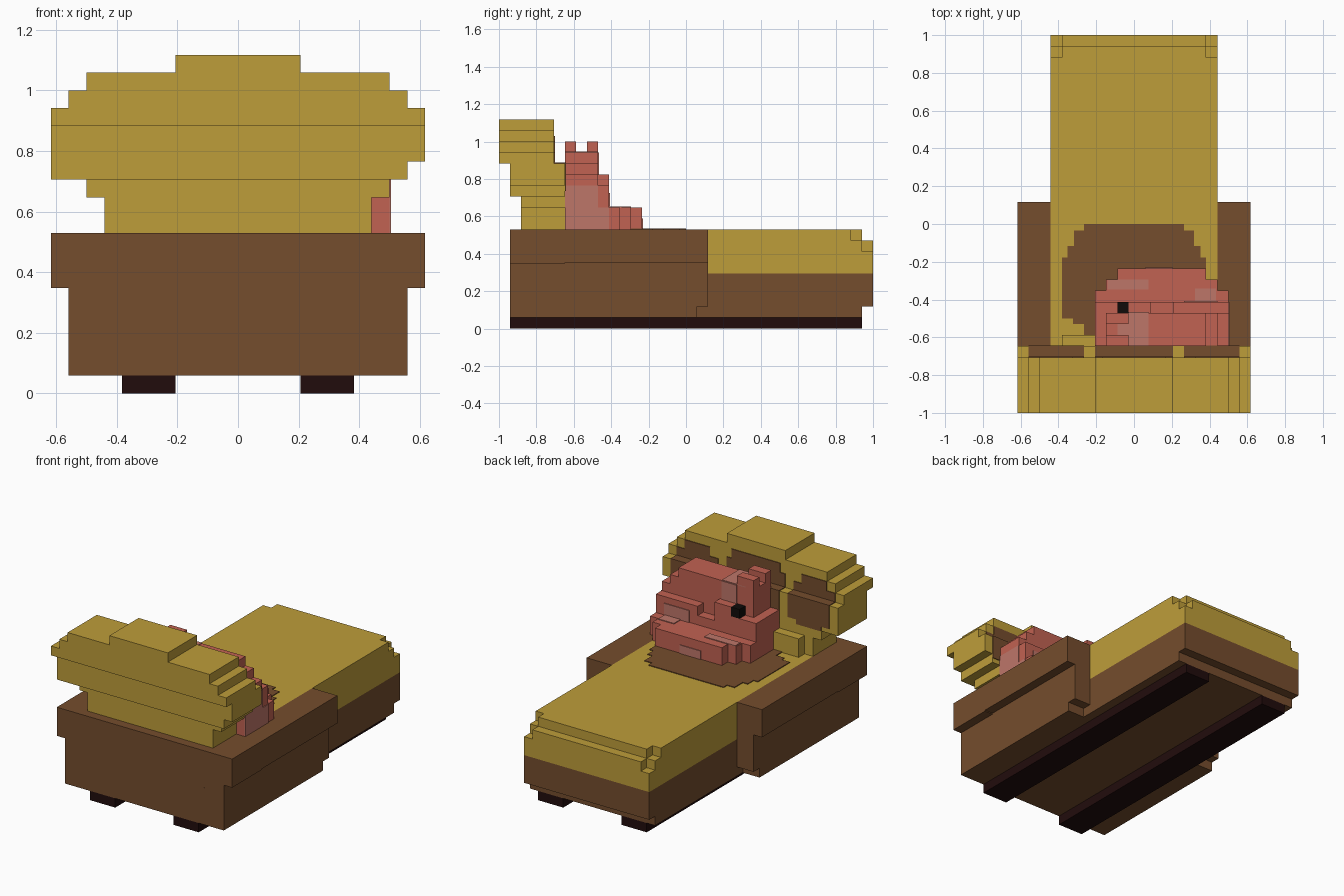
import bpy
import bmesh
from mathutils import Matrix, Vector

if "Cube" in bpy.data.objects:
    bpy.data.objects.remove(bpy.data.objects["Cube"], do_unlink=True)

UNIT = 1 / 17      # one block
THIN = 0.08        # painted plate thickness, in blocks
BED_TOP = 9


def material(name, *rgb):
    linear = [((c / 255 + 0.055) / 1.055) ** 2.4 if c > 10 else c / 255 / 12.92 for c in rgb]
    mat = bpy.data.materials.new(name)
    mat.use_nodes = True
    mat.diffuse_color = (*linear, 1)
    mat.node_tree.nodes["Principled BSDF"].inputs["Base Color"].default_value = (*linear, 1)
    return mat


yellow = material("mustard_yellow", 190, 157, 58)
brown = material("wood_brown", 117, 77, 45)
dark = material("dark_runner", 33, 12, 12)
pink = material("pig_pink", 193, 98, 82)
pale = material("pale_pink", 190, 118, 105)
black = material("eye_black", 16, 11, 9)


def span(x, y, z):
    """A block from three (low, high) ranges."""
    return x, y, z


def wide(half, y, z):
    """A block centred on x = 0."""
    return (-half, half), y, z


def mirrored(x, y, z):
    """A block and its twin across x = 0."""
    return [(x, y, z), ((-x[1], -x[0]), y, z)]


def build(name, mat, blocks):
    bm = bmesh.new()
    for block in blocks:
        centre = Vector([(a + b) / 2 * UNIT for a, b in block])
        size = [(b - a) * UNIT for a, b in block]
        bmesh.ops.create_cube(bm, size=1, matrix=Matrix.Translation(centre) @ Matrix.Diagonal((*size, 1)))
    mesh = bpy.data.meshes.new(name)
    bm.to_mesh(mesh)
    bm.free()
    mesh.materials.append(mat)
    obj = bpy.data.objects.new(name, mesh)
    bpy.context.collection.objects.link(obj)
    return obj


# Runners under the bed
build("runners", dark, mirrored((3.5, 6.5), (-16, 16), (0, 1)))

# Wooden frame: low sides, rim around the head end, long base
build("bed_sides", brown, [
    wide(9.5, (-16, 1), (1, 2)),
    wide(9.5, (-16, 2), (2, 5)),
    *mirrored((7.5, 9.5), (-16, 2), (5, 6)),
])
build("bed_rim", brown, [
    wide(10.5, (-16, -11), (5.9, BED_TOP)),
    wide(9.5, (-16, -11), (5, 6)),
    *mirrored((7.5, 10.5), (-11, 2), (6, BED_TOP)),
])
build("bed_base", brown, [
    wide(7.5, (1, 16), (1, 2)),
    wide(7.5, (2, 17), (2, 5)),
])

# Mattress with stepped corners at the foot end
build("mattress", yellow, [
    wide(7.5, (-11, 17), (5, 7)),
    wide(7.5, (-11, 16), (7, 8)),
    wide(6.5, (16, 17), (7, 8)),
    wide(7.5, (-11, 15), (8, BED_TOP)),
    wide(6.5, (15, 16), (8, BED_TOP)),
])

# Brown rounded patch on the mattress
patch_rows = [(-10, -9, 4.5), (-9, -8.5, 5.5), (-8.5, -3, 6.5), (-3, -2, 6),
              (-2, -0.6, 5.4), (-0.6, 0, 4.5)]
build("mattress_patch", brown,
      [wide(half, (a, b), (BED_TOP, BED_TOP + THIN)) for a, b, half in patch_rows])

# Headboard, leaning forward in three steps
low, mid, high = (-15, -11), (-16, -11), (-17, -12)
build("headboard", yellow, [
    wide(7.5, low, (BED_TOP, 11)),
    wide(8.5, low, (11, 12)),
    span((-10.5, 9.5), mid, (12, 13)),
    wide(10.5, mid, (13, 15)),
    wide(10.5, high, (15, 16)),
    wide(9.5, high, (16, 17)),
    wide(8.5, high, (17, 18)),
    wide(3.5, high, (18, 19)),
])
build("headboard_foot", yellow, [span((-6.5, -3.5), (-11, -10), (BED_TOP, 11))])


# Brown panels over the ledge on the back of the headboard
def panel(inner, outer, bottom, top, trim):
    front, back = (-11, -11 + THIN), (-12, -12 + THIN)
    return [
        ((inner + trim, outer - trim), front, (bottom, bottom + 0.5)),
        ((inner, outer), front, (bottom + 0.5, 15)),
        ((inner, outer), (-12, -11 + THIN), (15, 15 + THIN)),
        ((inner, outer), back, (15, top - 1)),
        ((inner + trim, outer - trim), back, (top - 1, top)),
    ]


side_panel = [twin for block in panel(4.5, 9.5, 12, 17, 1) for twin in mirrored(*block)]
build("headboard_side_panels", brown, side_panel)
build("headboard_middle_panel", brown, panel(-3.5, 3.5, 11, 17.5, 0.6))

# Pig: stepped legs, body, haunch, head, snout and ears
build("pig_legs", pink, [
    span((-1.5, 6.5), (-5, -4), (BED_TOP, 11)),
    span((-2.5, 7.5), (-6, -5), (BED_TOP, 11)),
    span((-3.5, 8.5), (-11, -6), (BED_TOP, 11)),
])
build("pig_body", pink, [
    span((-2.5, 6.5), (-11, -8), (11, 16)),
    span((6.5, 7.5), (-11, -8), (11, 15)),
    span((7.5, 8.5), (-11, -8), (11, 14)),
])
build("pig_haunch", pink, [span((3.5, 8.5), (-8, -7), (11, 13))])
build("pig_cheek", pink, [
    span((-2.5, 1.5), (-8, -7), (11, 13)),
    span((-0.5, 1.5), (-8, -7), (13, 14)),
    span((1.5, 3.5), (-8, -7), (11, 12)),
])
build("pig_snout", pink, [span((-3.5, -2.5), (-11, -7), (11, 13))])
build("pig_ears", pink, [span((-2.5, -0.5), y, (16, 17)) for y in ((-11, -10), (-9, -8))])
build("pig_eye", black, [span((-1.5, -0.5), (-8, -7), (13, 14))])

# Pale marks on the pig
build("pig_pale_marks", pale, [
    span((-1.5, 1.3), (-11, -8), (16, 16 + THIN)),
    span((-0.5, 1.3), (-8, -8 + THIN), (14, 16)),
    span((-2.4, 1.3), (-5.9, -5), (11, 11 + THIN)),
    span((5.5, 7.4), (-7, -5.8), (11, 11 + THIN)),
    span((4.5, 7.5), (-7, -7 + THIN), (11, 12.3)),
    span((8.5, 8.5 + THIN), (-11, -7), (BED_TOP, 11)),
    span((8.5, 8.5 + THIN), (-11, -8), (11, 13)),
    span((1, 3.5), (-4, -4 + THIN), (BED_TOP, 10)),
])
